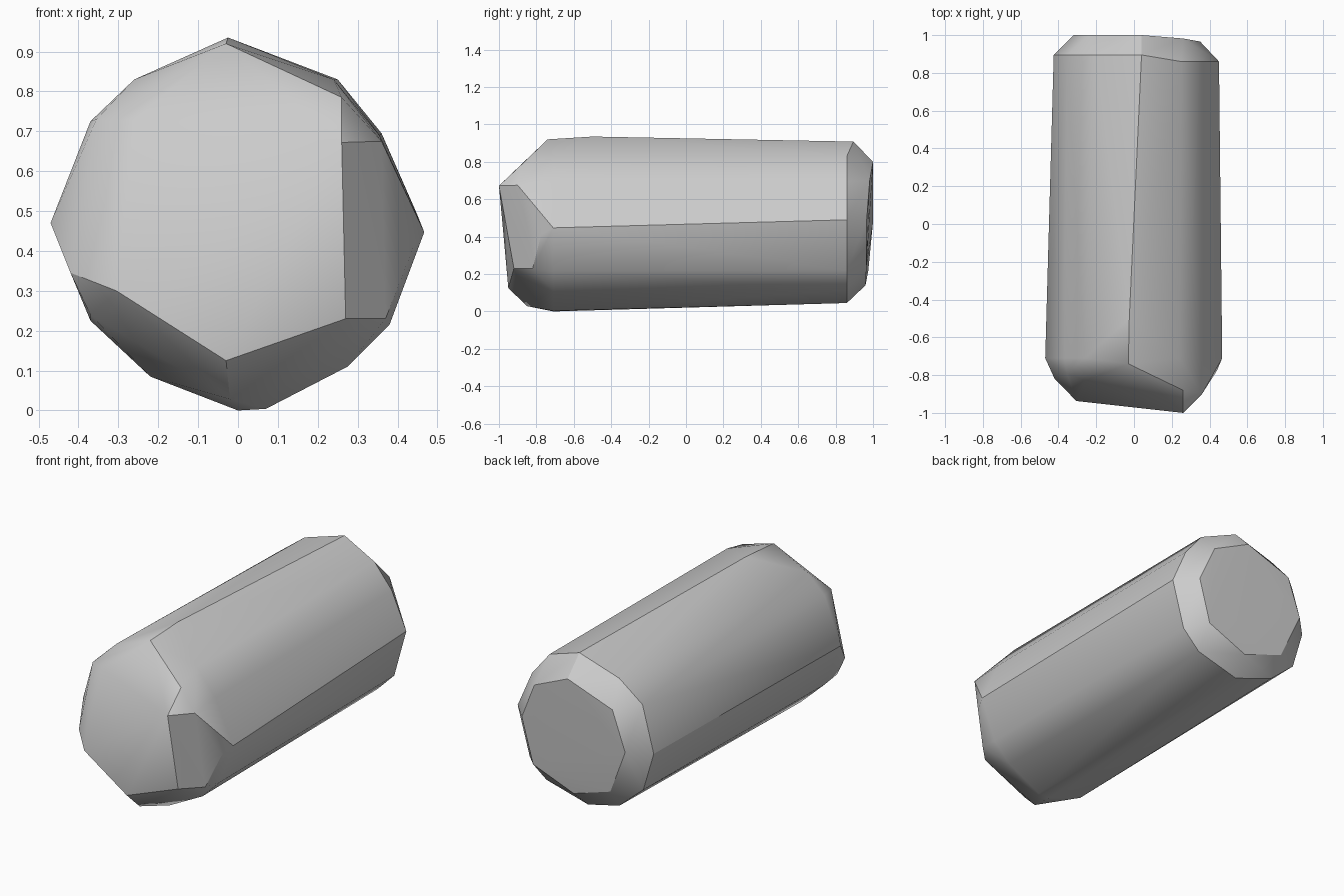
import bpy, bmesh


def ring(y, pts):
    return [(x, y, z) for x, z in pts]


# widest cross-section, near the front
points = ring(-0.71, [(0.24, 0.83), (0.355, 0.69), (0.467, 0.447),
                      (0.38, 0.215), (0.275, 0.11), (0.07, 0.004), (0.0, 0.0),
                      (-0.22, 0.085), (-0.37, 0.225), (-0.47, 0.47),
                      (-0.37, 0.725), (-0.26, 0.83)])

# top ridge
points += [(-0.03, -0.74, 0.92), (-0.025, -0.5, 0.935)]

# back cross-section, slightly tapered
points += ring(0.86, [(0.25, 0.83), (0.36, 0.695), (0.45, 0.49),
                      (0.375, 0.22), (0.27, 0.115), (0.01, 0.045)])
points += ring(0.895, [(-0.21, 0.11), (-0.36, 0.24), (-0.425, 0.46),
                       (-0.355, 0.72), (-0.21, 0.83), (0.04, 0.908)])

# flat back cap
points += ring(1.0, [(0.04, 0.80), (-0.24, 0.70), (-0.32, 0.48)])
points += [(0.26, 0.982, 0.70), (0.35, 0.966, 0.49), (0.28, 0.965, 0.24),
           (0.03, 0.96, 0.14), (-0.21, 0.975, 0.22)]

# front chamfer
points += [(0.36, -0.9, 0.675), (0.44, -0.775, 0.41), (0.37, -0.82, 0.23),
           (-0.02, -0.85, 0.028), (-0.37, -0.82, 0.24), (-0.42, -0.82, 0.345),
           (-0.355, -0.79, 0.73)]

# skewed front tip
points += [(0.26, -1.0, 0.672), (0.26, -0.88, 0.785), (-0.26, -0.83, 0.73),
           (-0.305, -0.937, 0.30), (-0.03, -0.95, 0.125), (0.27, -0.92, 0.23)]

# faceted body
bm = bmesh.new()
for p in points:
    bm.verts.new(p)
hull = bmesh.ops.convex_hull(bm, input=bm.verts)
inside = {g for g in hull["geom_interior"] + hull["geom_unused"]
          if isinstance(g, bmesh.types.BMVert)}
bmesh.ops.delete(bm, geom=list(inside), context='VERTS')
bmesh.ops.recalc_face_normals(bm, faces=bm.faces)

mesh = bpy.data.meshes.new("faceted_block")
bm.to_mesh(mesh)
bm.free()
block = bpy.data.objects.new("faceted_block", mesh)
bpy.context.collection.objects.link(block)
bpy.context.view_layer.objects.active = block
block.select_set(True)
bpy.ops.object.shade_smooth_by_angle(angle=0.52)
